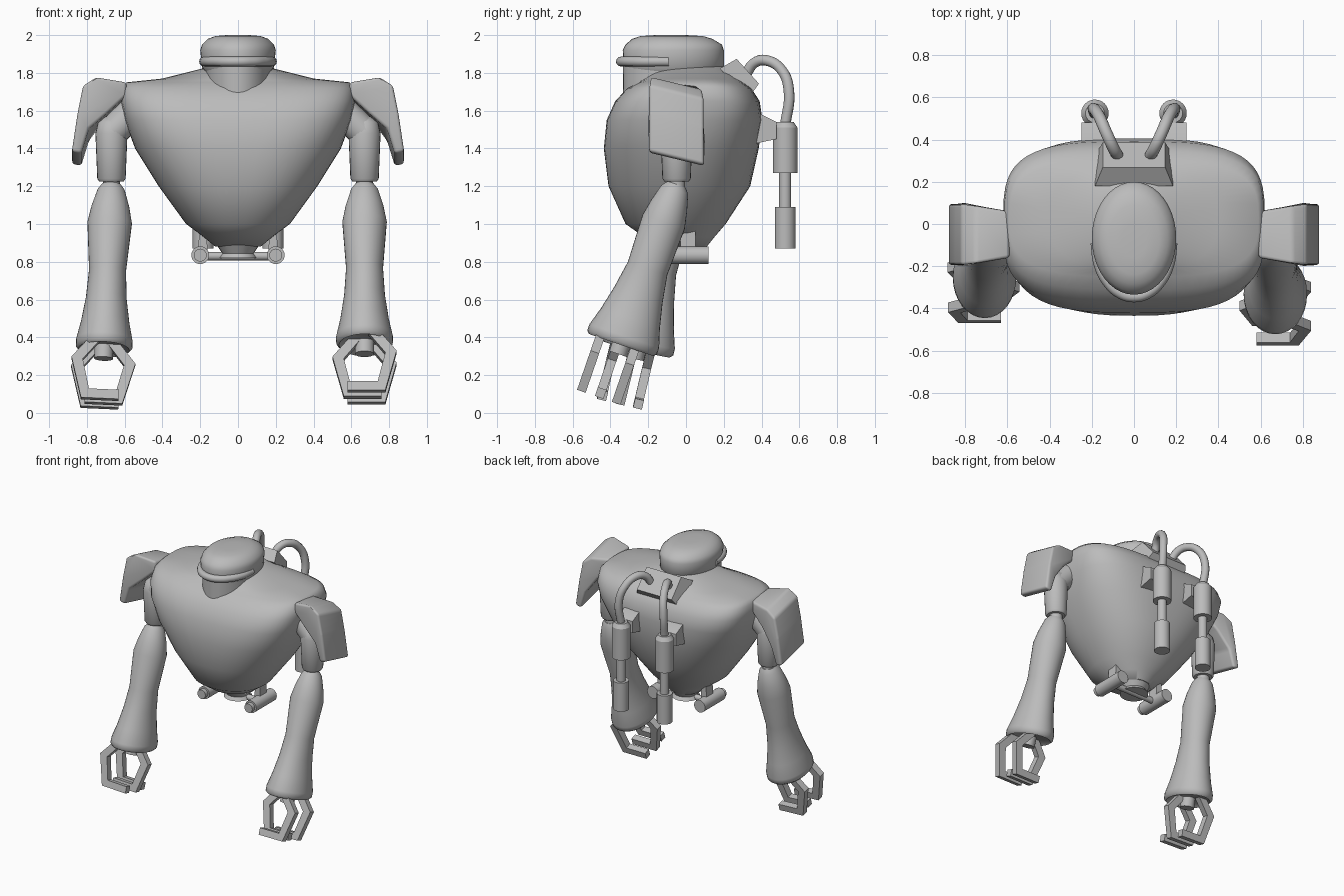
import bpy, bmesh, math
from mathutils import Matrix, Vector

cube = bpy.data.objects.get("Cube")
if cube:
    bpy.data.objects.remove(cube, do_unlink=True)

grey = bpy.data.materials.new("plain grey")
grey.use_nodes = True
COLOUR = (0.5, 0.5, 0.5, 1)
grey.diffuse_color = COLOUR
grey.node_tree.nodes["Principled BSDF"].inputs["Base Color"].default_value = COLOUR


def finish(name, bm, matrix=Matrix(), bevel=0, angle=35):
    """Turn a bmesh into a shaded object."""
    bmesh.ops.recalc_face_normals(bm, faces=bm.faces[:])
    if bevel:
        bmesh.ops.bevel(bm, geom=bm.edges[:], offset=bevel, segments=3,
                        profile=0.5, affect='EDGES')
    bm.transform(matrix)
    mesh = bpy.data.meshes.new(name)
    bm.to_mesh(mesh)
    bm.free()
    mesh.materials.append(grey)
    ob = bpy.data.objects.new(name, mesh)
    bpy.context.collection.objects.link(ob)
    bpy.ops.object.select_all(action='DESELECT')
    ob.select_set(True)
    bpy.context.view_layer.objects.active = ob
    bpy.ops.object.shade_smooth_by_angle(angle=math.radians(angle))
    return ob


def loft(name, rings, seg=40, matrix=Matrix(), angle=35):
    """Skin superellipse rings given as (z, half width, front y, back y, power)."""
    bm = bmesh.new()
    loops = []
    for z, rx, front, back, power in rings:
        loop = []
        for i in range(seg):
            a = math.tau * i / seg
            c, s = math.cos(a), math.sin(a)
            x = math.copysign(abs(c) ** (2 / power), c) * rx
            y = math.copysign(abs(s) ** (2 / power), s) * (back - front) / 2
            loop.append(bm.verts.new((x, y + (front + back) / 2, z)))
        loops.append(loop)
    for a, b in zip(loops, loops[1:]):
        for i in range(seg):
            j = (i + 1) % seg
            bm.faces.new((a[i], a[j], b[j], b[i]))
    bm.faces.new(loops[0])
    bm.faces.new(loops[-1])
    return finish(name, bm, matrix, angle=angle)


def rod(name, start, end, r1, r2=None, matrix=Matrix(), seg=24):
    """Round bar or cone between two points."""
    start, end = Vector(start), Vector(end)
    axis = end - start
    bm = bmesh.new()
    bmesh.ops.create_cone(bm, cap_ends=True, segments=seg, radius1=r1,
                          radius2=r1 if r2 is None else r2, depth=axis.length)
    place = Matrix.Translation((start + end) / 2) @ axis.to_track_quat('Z', 'Y').to_matrix().to_4x4()
    return finish(name, bm, matrix @ place)


def plate(name, outline, y0, y1, matrix=Matrix(), bevel=0, shape=None):
    """Extrude an xz outline along y, optionally reshaping its points."""
    bm = bmesh.new()
    a = [bm.verts.new((x, y0, z)) for x, z in outline]
    b = [bm.verts.new((x, y1, z)) for x, z in outline]
    bm.faces.new(a)
    bm.faces.new(b)
    for i in range(len(a)):
        j = (i + 1) % len(a)
        bm.faces.new((a[i], a[j], b[j], b[i]))
    if shape:
        for v in bm.verts:
            shape(v)
    return finish(name, bm, matrix, bevel)


def tube(name, points, radius):
    """Smooth hose through points."""
    curve = bpy.data.curves.new(name, 'CURVE')
    curve.dimensions = '3D'
    curve.bevel_depth = radius
    curve.bevel_resolution = 4
    curve.use_fill_caps = True
    spline = curve.splines.new('BEZIER')
    spline.bezier_points.add(len(points) - 1)
    for p, co in zip(spline.bezier_points, points):
        p.co = co
        p.handle_left_type = p.handle_right_type = 'AUTO'
    curve.materials.append(grey)
    ob = bpy.data.objects.new(name, curve)
    bpy.context.collection.objects.link(ob)
    return ob


# Torso, neck and head
loft("torso", [
    (0.88, 0.12, -0.09, 0.11, 2), (0.93, 0.18, -0.22, 0.15, 2.1),
    (1.0, 0.275, -0.32, 0.21, 2.2), (1.2, 0.42, -0.41, 0.34, 2.4),
    (1.4, 0.545, -0.435, 0.385, 2.7), (1.55, 0.6, -0.42, 0.405, 3.2),
    (1.65, 0.62, -0.375, 0.39, 3.5), (1.72, 0.615, -0.31, 0.345, 3.5),
    (1.75, 0.59, -0.25, 0.3, 3.2), (1.77, 0.4, -0.22, 0.27, 2.6),
    (1.82, 0.2, -0.17, 0.23, 2), (1.85, 0.08, -0.02, 0.16, 2)], seg=56, angle=50)
loft("neck", [(1.55, 0.165, -0.33, 0.15, 2), (1.86, 0.175, -0.335, 0.18, 2)])
loft("head", [
    (1.8, 0.17, -0.31, 0.17, 2), (1.83, 0.19, -0.33, 0.2, 2),
    (1.92, 0.2, -0.335, 0.2, 2), (1.95, 0.19, -0.32, 0.19, 2),
    (1.98, 0.16, -0.285, 0.14, 2), (1.995, 0.12, -0.24, 0.09, 2),
    (2.0, 0.06, -0.16, 0.0, 2)], angle=50)
tube("visor", [(0.18 * math.cos(a), -0.09 + 0.255 * math.sin(a), 1.86)
               for a in [math.pi * (1 + i / 8) for i in range(9)]], 0.026)

# Hip disc and crossbar
rod("hip_disc", (0, 0, 0.82), (0, 0, 0.85), 0.1, 0.08)
rod("hip_collar", (0, 0, 0.84), (0, 0, 0.9), 0.08, 0.12)
rod("hip_crossbar", (-0.2, 0, 0.83), (0.2, 0, 0.83), 0.022)

# Back box, tilted to lie on the upper back
bm = bmesh.new()
bmesh.ops.create_cube(bm, size=1)
for v in bm.verts:
    shrink = 0.8 if v.co.z > 0 else 1
    v.co = (v.co.x * 0.37 * shrink, v.co.y * 0.22 * shrink, v.co.z * 0.1)
finish("back_box", bm, Matrix.Translation((0, 0.29, 1.775)) @ Matrix.Rotation(math.radians(-48), 4, 'X'))

FINGER = [(0.07, -0.86), (0.17, -0.98), (0.11, -1.2), (-0.09, -1.2),
          (-0.09, -1.15), (0.07, -1.15), (0.11, -0.99), (0.02, -0.88)]
PAD = [(0.59, 1.74), (0.75, 1.745), (0.82, 1.7), (0.85, 1.55), (0.88, 1.35),
       (0.83, 1.34), (0.79, 1.47), (0.7, 1.57), (0.59, 1.67)]


def shape_pad(v):
    """Widen the pad towards its lower outer tip."""
    x, y, z = v.co
    wide = 0.11 + 0.035 * min(1, (abs(x) - 0.59) / 0.2)
    v.co.y = -0.05 + y * wide
    v.co.z = z - 0.035 * y * (1 if abs(x) > 0.7 else 0.3)


for side, label, lean, splay in ((1, "left", 19, 0), (-1, "right", 13.5, 2.6)):
    # Hip pods and struts
    x = 0.2 * side
    rod(label + "_hip_pod", (x, -0.13, 0.835), (x, 0.12, 0.835), 0.047)
    rod(label + "_hip_pod_tip", (x, -0.16, 0.835), (x, -0.12, 0.835), 0.034)
    plate(label + "_hip_strut", [(side * a, b) for a, b in
          ((0.16, 0.85), (0.21, 0.85), (0.205, 1.0), (0.17, 1.0))], -0.03, 0.05)

    # Hose, tank and bracket on the back
    x = 0.185 * side
    tube(label + "_hose", [(0.07 * side, 0.31, 1.78), (0.1 * side, 0.365, 1.855),
         (0.13 * side, 0.43, 1.865), (0.165 * side, 0.51, 1.81),
         (0.19 * side, 0.545, 1.7), (x, 0.525, 1.52)], 0.028)
    rod(label + "_tank_cap", (x, 0.525, 1.51), (x, 0.525, 1.54), 0.065, 0.045)
    rod(label + "_tank", (x, 0.525, 1.27), (x, 0.525, 1.51), 0.065)
    rod(label + "_tank_rod", (x, 0.525, 1.08), (x, 0.525, 1.28), 0.032)
    rod(label + "_tank_weight", (x, 0.525, 0.87), (x, 0.525, 1.09), 0.055)
    turn = Matrix.Rotation(math.pi / 2, 4, 'Z')
    plate(label + "_tank_bracket", [(0.34, 1.42), (0.48, 1.45), (0.48, 1.54), (0.38, 1.59), (0.34, 1.59)],
          -x - 0.065, -x + 0.065, turn)

    # Shoulder pad and upper arm
    plate(label + "_shoulder_pad", [(side * a, b) for a, b in PAD], -1, 1,
          bevel=0.016, shape=shape_pad)
    x = 0.67 * side
    rod(label + "_shoulder_joint", (x, -0.05, 1.48), (0.53 * side, -0.04, 1.62), 0.082)
    arm = Matrix.Translation((x, -0.05, 0))
    loft(label + "_upper_arm", [
        (1.225, 0.065, -0.065, 0.065, 2), (1.24, 0.075, -0.075, 0.075, 2),
        (1.48, 0.085, -0.085, 0.085, 2), (1.54, 0.07, -0.07, 0.07, 2),
        (1.57, 0.03, -0.03, 0.03, 2)], 24, arm, 50)
    rod(label + "_elbow", (x, -0.05, 1.15), (x, -0.05, 1.25), 0.045)

    # Forearm with flared cuff
    arm = (Matrix.Translation((x, -0.05, 1.21)) @ Matrix.Rotation(math.radians(splay), 4, 'Y')
           @ Matrix.Rotation(math.radians(-lean), 4, 'X'))
    profile = [(0, 0.05, 0.05), (0.03, 0.072, 0.075), (0.12, 0.1, 0.1),
               (0.21, 0.118, 0.118), (0.47, 0.098, 0.11), (0.62, 0.108, 0.135),
               (0.75, 0.128, 0.165), (0.85, 0.15, 0.195), (0.885, 0.15, 0.195),
               (0.9, 0.135, 0.18), (0.88, 0.11, 0.15)]
    loft(label + "_forearm", [(-t, w, -d, d, 2) for t, w, d in profile], 32, arm, 50)

    # Wrist and three hooked fingers
    rod(label + "_wrist", (0, 0, -0.85), (0, 0, -0.95), 0.05, matrix=arm)
    for part, y, flip in (("front_finger", -0.12, 1), ("thumb", -0.02, -1), ("back_finger", 0.075, 1)):
        plate(label + "_" + part, [(a * side * flip, b) for a, b in FINGER],
              y - 0.024, y + 0.024, arm)
